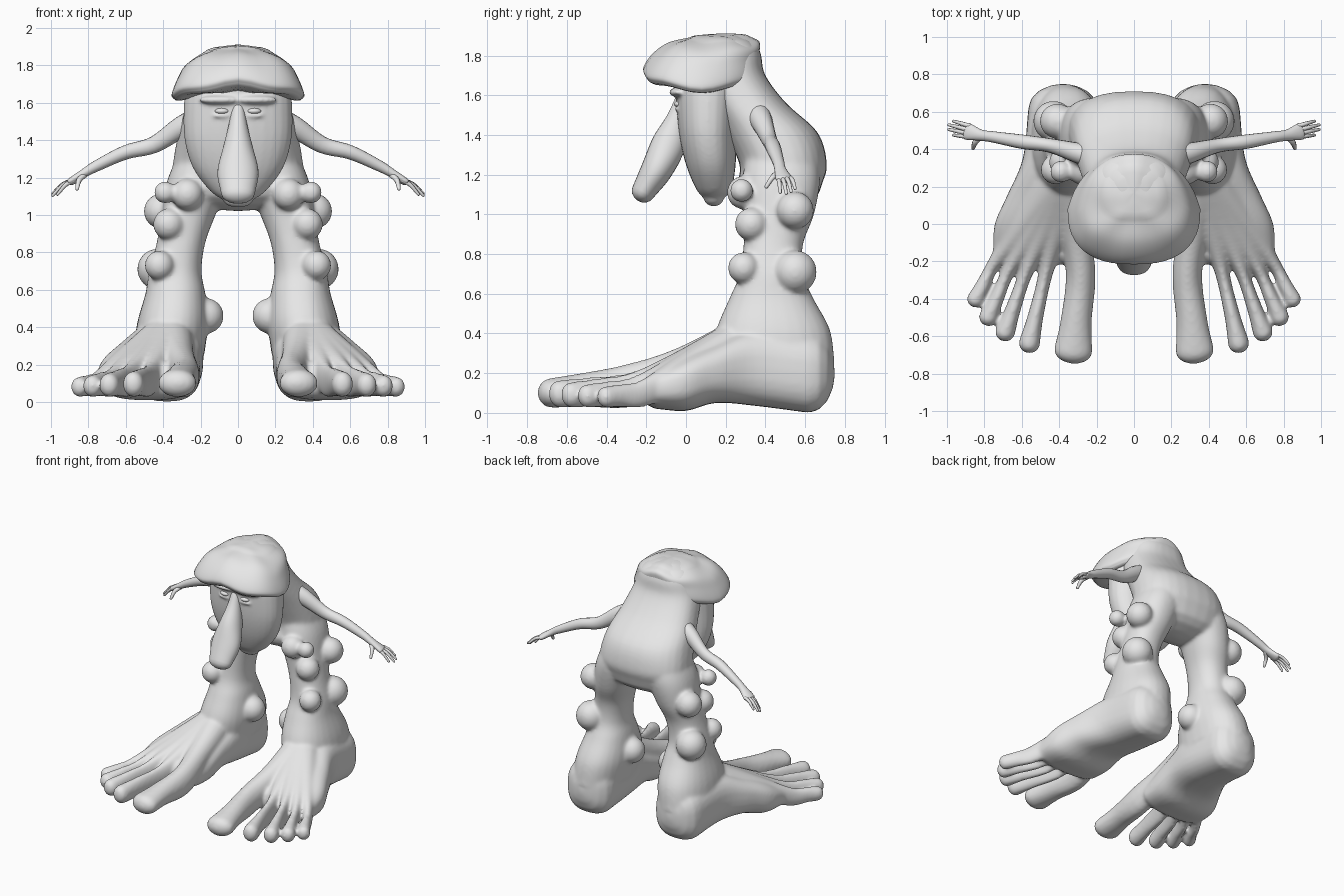
import bpy, bmesh, math
from mathutils import Vector, Matrix

Y, Z = Vector((0, 1, 0)), Vector((0, 0, 1))

if "Cube" in bpy.data.objects:
    bpy.data.objects.remove(bpy.data.objects["Cube"])

clay = bpy.data.materials.new("grey clay")
clay.use_nodes = True
grey = (0.8, 0.8, 0.8, 1)
clay.diffuse_color = grey
clay.node_tree.nodes["Principled BSDF"].inputs["Base Color"].default_value = grey


def spline(points, steps=5):
    """Smooth curve through rows of (x, y, z, half width, half height)."""
    p = [Vector(q) for q in points]
    p = [p[0] * 2 - p[1]] + p + [p[-1] * 2 - p[-2]]
    rows = []
    for a, b, c, d in zip(p, p[1:], p[2:], p[3:]):
        for i in range(steps):
            t = i / steps
            rows.append((b * 2 + (c - a) * t + (a * 2 - b * 5 + c * 4 - d) * t * t
                         + (b * 3 - a - c * 3 + d) * t ** 3) / 2)
    return rows + [p[-2]]


def sweep(bm, points, ref, axis=None, side=1, cap=1.0, power=1.0, n=28):
    """Round-ended tube along a curve; rings stay square to axis when given."""
    rows = spline(points)
    mids = [Vector(r[:3]) for r in rows]
    rings = []
    last = len(rows) - 1
    for i, r in enumerate(rows):
        t = axis or (mids[min(i + 1, last)] - mids[max(i - 1, 0)]).normalized()
        u = t.cross(ref).normalized()
        v = u.cross(t)
        ring = [(mids[i], u * r[3], v * r[4])]
        reach = t * min(r[3], r[4]) * cap
        ends = [(mids[i] + reach * math.sin(a), u * r[3] * math.cos(a), v * r[4] * math.cos(a))
                for a in (0.4, 0.8, 1.2, 1.5)]
        if i == 0:
            ring = [(mids[i] * 2 - m, a, b) for m, a, b in reversed(ends)] + ring
        if i == last:
            ring += ends
        rings += ring

    def bend(w):
        return math.copysign(abs(w) ** power, w)

    loops = []
    for m, u, v in rings:
        loop = []
        for k in range(n):
            a = math.tau * k / n
            co = m + u * bend(math.cos(a)) + v * bend(math.sin(a))
            loop.append(bm.verts.new((co.x * side, co.y, co.z)))
        loops.append(loop)
    for lo, hi in zip(loops, loops[1:]):
        for k in range(n):
            bm.faces.new((lo[k], lo[k - 1], hi[k - 1], hi[k]))
    bm.faces.new(loops[0])
    bm.faces.new(loops[-1])


def blob(bm, centre, size, side=1):
    place = Matrix.Translation((centre[0] * side, centre[1], centre[2]))
    bmesh.ops.create_uvsphere(bm, u_segments=20, v_segments=12, radius=1,
                              matrix=place @ Matrix.Diagonal((*size, 1)))


def finish(bm, name, voxel=0, smoothing=0):
    bmesh.ops.recalc_face_normals(bm, faces=bm.faces)
    for f in bm.faces:
        f.smooth = True
    mesh = bpy.data.meshes.new(name)
    bm.to_mesh(mesh)
    bm.free()
    mesh.materials.append(clay)
    ob = bpy.data.objects.new(name, mesh)
    bpy.context.collection.objects.link(ob)
    if voxel:
        fuse = ob.modifiers.new("fuse", "REMESH")
        fuse.mode = "VOXEL"
        fuse.voxel_size = voxel
        fuse.use_smooth_shade = True
        soften = ob.modifiers.new("soften", "SMOOTH")
        soften.factor = 0.5
        soften.iterations = smoothing


# Body: hunched torso, legs, feet, toes and warts fused into one skin
bm = bmesh.new()
sweep(bm, [(0, .47, 1.15, .34, .215), (0, .49, 1.25, .35, .22), (0, .43, 1.41, .325, .235),
           (0, .31, 1.56, .285, .195), (0, .22, 1.7, .25, .18), (0, .2, 1.8, .22, .18)],
      Y, axis=Z, cap=.6, power=.82)

# Toes: root, tip, root radius, tip radius
toes = [((.285, -.27, .14), (.325, -.68, .10), .08, .105),
        ((.47, -.25, .12), (.56, -.64, .095), .04, .058),
        ((.575, -.25, .12), (.69, -.58, .09), .039, .055),
        ((.665, -.24, .11), (.78, -.50, .085), .038, .052),
        ((.745, -.21, .10), (.848, -.405, .08), .038, .048)]
# Warts: centre and radius
warts = [((.37, .33, .95), .085), ((.27, .29, 1.11), .085), ((.41, .55, 1.02), .095),
         ((.42, .29, .73), .08), ((.43, .55, .71), .11), ((.39, .28, 1.12), .06),
         ((.17, .42, .46), .095)]

for s in (1, -1):
    # Leg
    sweep(bm, [(.16, .48, 1.34, .15, .17), (.215, .48, 1.18, .165, .195),
               (.265, .47, 1.0, .145, .175), (.305, .44, .85, .13, .15),
               (.335, .43, .7, .14, .16), (.335, .43, .58, .16, .21),
               (.35, .44, .42, .19, .285), (.37, .45, .25, .19, .3)],
          Y, axis=Z, side=s, cap=.3, power=.9)
    # Foot
    sweep(bm, [(.38, .62, .2, .185, .2), (.39, .35, .23, .205, .195), (.44, .15, .2, .24, .15),
               (.475, 0, .15, .27, .14), (.485, -.15, .12, .27, .1)], Z, axis=-Y,
          side=s, cap=.7, power=.75)
    # Toes rising to the instep, their undersides just above the ground
    ankle = Vector((.36, .3, .37))
    for root, tip, wide, end in toes:
        root, tip = Vector(root), Vector(tip)
        mid = ankle.lerp(root, .55)
        bulb = root.lerp(tip, .6)
        sweep(bm, [(*ankle, .12, .12), (*mid, .085, .09), (*root, wide, root.z - .03),
                   (*bulb, wide * 1.05, bulb.z - .03), (*tip, end, tip.z - .025)],
              Z, side=s, cap=.9, n=16)
    for centre, r in warts:
        blob(bm, centre, (r, r, r), s)
finish(bm, "body", voxel=.0105, smoothing=16)

# Face with brow ridge and cheeks
bm = bmesh.new()
sweep(bm, [(0, .12, 1.7, .28, .17), (0, .11, 1.57, .29, .16), (0, .11, 1.4, .285, .145),
           (0, .125, 1.25, .24, .125), (0, .14, 1.13, .15, .09), (0, .14, 1.08, .08, .05)],
      Y, axis=-Z, cap=.8, power=.88)
for s in (1, -1):
    blob(bm, (.09, -.035, 1.615), (.12, .05, .025), s)
    blob(bm, (.085, -.03, 1.53), (.055, .03, .012), s)
finish(bm, "face", voxel=.01, smoothing=6)

# Eyes
for s, label in ((1, "left"), (-1, "right")):
    bm = bmesh.new()
    blob(bm, (.085, -.03, 1.555), (.04, .03, .018), s)
    finish(bm, label + "_eye")

# Drooping nose
bm = bmesh.new()
sweep(bm, [(0, -.02, 1.59, .03, .03), (0, -.045, 1.48, .05, .055), (0, -.085, 1.36, .08, .085),
           (0, -.145, 1.23, .11, .08), (0, -.215, 1.115, .09, .06)], Y, cap=.9)
finish(bm, "nose")

# Mushroom-like cap of hair with a wavy rim, narrowing toward the back
bm = bmesh.new()
sweep(bm, [(0, .08, 1.69, .335, .28), (0, .08, 1.73, .355, .295), (0, .1, 1.8, .325, .27),
           (0, .14, 1.86, .28, .23), (0, .17, 1.89, .19, .15)], Y, axis=Z, cap=.12, power=.8, n=48)
for v in bm.verts:
    a = math.atan2(v.co.x, .08 - v.co.y)
    wave = math.cos(a * 6) * math.hypot(v.co.x, v.co.y - .08)
    v.co.z += wave * .03 - .6 * v.co.x ** 2
    v.co.x *= 1 - .8 * max(0, v.co.y - .08)
finish(bm, "hair_cap")

# Thin arms with hands
fingers = [(.965, .475, 1.11), (.99, .505, 1.105), (.99, .53, 1.115), (.965, .55, 1.13)]
for s, label in ((1, "left"), (-1, "right")):
    bm = bmesh.new()
    sweep(bm, [(.18, .35, 1.51, .07, .08), (.3, .38, 1.47, .055, .06), (.45, .42, 1.375, .038, .045),
               (.6, .44, 1.335, .038, .038), (.75, .465, 1.265, .03, .03),
               (.82, .475, 1.225, .03, .024), (.89, .495, 1.18, .046, .02)], Z, side=s, n=16)
    for i, tip in enumerate(fingers):
        tip = Vector(tip)
        base = Vector((.88 + .01 * math.sin(i), .465 + .02 * i, 1.185))
        knuckle = base.lerp(tip, .5) + Z * .012
        sweep(bm, [(*base, .012, .012), (*knuckle, .011, .011), (*tip, .008, .008)],
              Z, side=s, n=8)
    sweep(bm, [(.82, .47, 1.215, .018, .016), (.85, .435, 1.185, .015, .014),
               (.86, .405, 1.14, .01, .01)], Z, side=s, n=8)
    finish(bm, label + "_arm")
